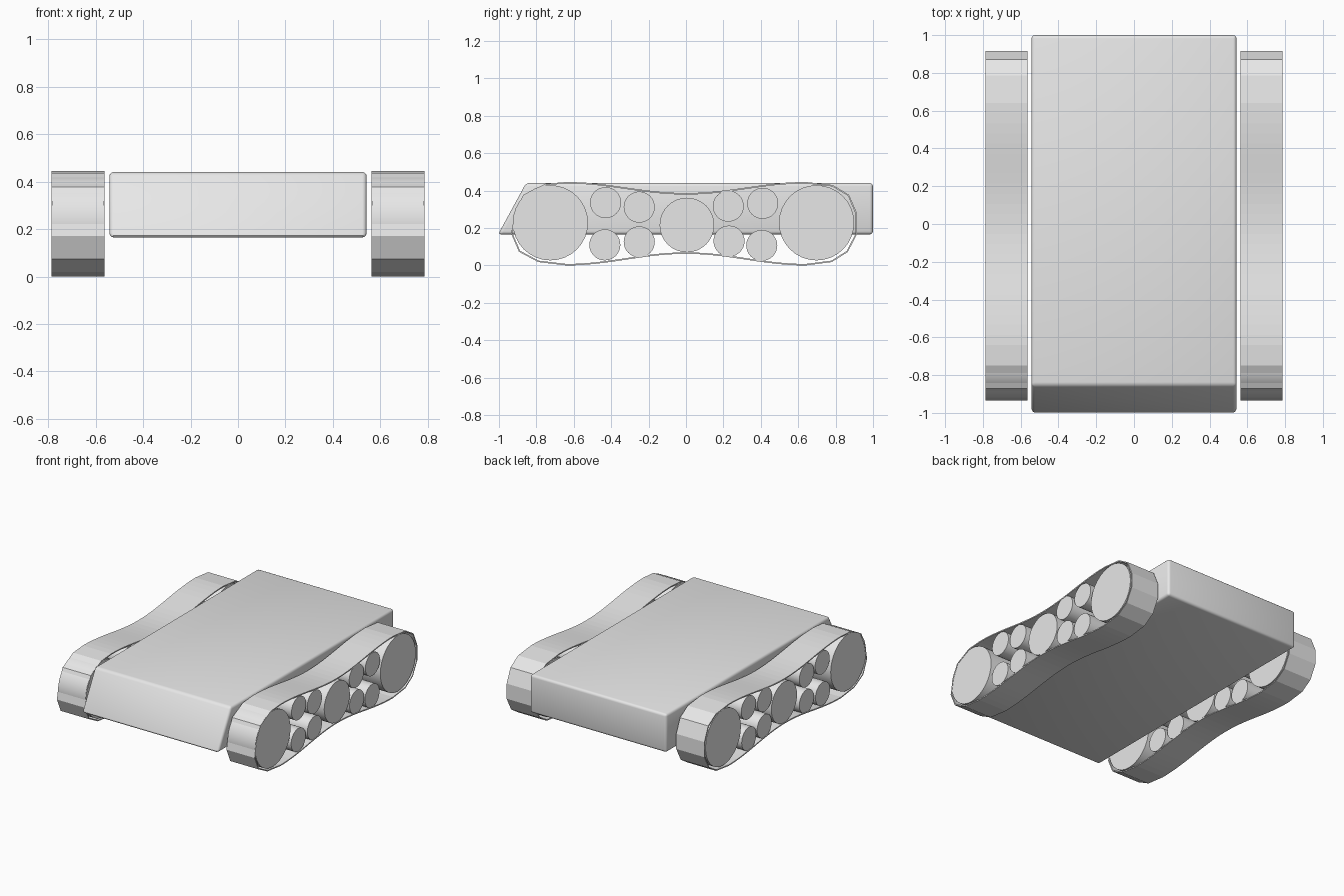
import bpy, bmesh, math
from mathutils import Matrix

if "Cube" in bpy.data.objects:
    bpy.data.objects.remove(bpy.data.objects["Cube"])

grey = bpy.data.materials.new("plain_grey")
grey.diffuse_color = (0.8, 0.8, 0.8, 1)
grey.use_nodes = True
grey.node_tree.nodes["Principled BSDF"].inputs["Base Color"].default_value = grey.diffuse_color

X0, X1 = 0.563, 0.787   # inner and outer side of a track


def add_object(name, bm, smooth=False):
    bmesh.ops.recalc_face_normals(bm, faces=bm.faces)
    mesh = bpy.data.meshes.new(name)
    bm.to_mesh(mesh)
    bm.free()
    mesh.materials.append(grey)
    ob = bpy.data.objects.new(name, mesh)
    bpy.context.collection.objects.link(ob)
    if smooth:
        for p in mesh.polygons:
            p.use_smooth = True
        mesh.set_sharp_from_angle(angle=math.radians(35))
    return ob


def mirror_x(ob):
    m = ob.modifiers.new("mirror", 'MIRROR')
    m.use_axis = (True, False, False)
    m.use_mirror_merge = False


def prism(profile, x0, x1):
    """Solid with a (y, z) profile extruded along x."""
    bm = bmesh.new()
    a = [bm.verts.new((x0, y, z)) for y, z in profile]
    b = [bm.verts.new((x1, y, z)) for y, z in profile]
    bm.faces.new(a)
    bm.faces.new(b[::-1])
    for i in range(len(a)):
        j = (i + 1) % len(a)
        bm.faces.new((a[i], a[j], b[j], b[i]))
    return bm


# hull with sloping nose and rounded edges
bm = prism([(-1.005, 0.165), (1.0, 0.165), (1.0, 0.441), (-0.855, 0.441)], -0.543, 0.543)
bmesh.ops.bevel(bm, geom=bm.edges[:], offset=0.018, segments=3, profile=0.5, affect='EDGES')
add_object("hull", bm, smooth=True)

# track belt: waisted loop with coarse rounded ends
front_end = [(-0.75, 0.437), (-0.87, 0.377), (-0.915, 0.28), (-0.935, 0.17),
             (-0.893, 0.073), (-0.79, 0.018)]
back_end = [(0.78, 0.018), (0.865, 0.072), (0.915, 0.168), (0.915, 0.277),
            (0.872, 0.377), (0.785, 0.43)]
N = 24
ys = [-0.64 + 1.28 * i / N for i in range(N + 1)]
wave = [0.5 - 0.5 * math.cos(math.pi * y / 0.64) for y in ys]
bottom = [(y, 0.062 - 0.062 * w) for y, w in zip(ys, wave)]
top = [(y, 0.387 + 0.059 * w) for y, w in zip(ys, wave)][::-1]
loop = bottom + back_end + top + front_end


def inset_loop(pts, t):
    """Offset a counter-clockwise loop inwards by t."""
    out = []
    for i, (y, z) in enumerate(pts):
        (py, pz), (ny, nz) = pts[i - 1], pts[(i + 1) % len(pts)]
        dy, dz = ny - py, nz - pz
        d = math.hypot(dy, dz)
        out.append((y - dz / d * t, z + dy / d * t))
    return out


bm = bmesh.new()
rings = [[bm.verts.new((x, y, z)) for y, z in pts]
         for x, pts in ((X0, loop), (X1, loop),
                        (X1, inset_loop(loop, 0.008)), (X0, inset_loop(loop, 0.008)))]
for k in range(4):
    r, s = rings[k], rings[(k + 1) % 4]
    for i in range(len(loop)):
        j = (i + 1) % len(loop)
        bm.faces.new((r[i], r[j], s[j], s[i]))
mirror_x(add_object("track_belt", bm))

# wheels inside the tracks: (name, y, z, radius)
wheels = [("drive_wheel_front", -0.725, 0.228, 0.201),
          ("drive_wheel_back", 0.698, 0.228, 0.201),
          ("middle_wheel", 0.005, 0.216, 0.146)]
for i, (y, z) in enumerate([(-0.43, 0.336), (-0.25, 0.312), (0.226, 0.317), (0.41, 0.332),
                            (-0.434, 0.11), (-0.25, 0.126), (0.23, 0.13), (0.405, 0.107)]):
    wheels.append(("small_wheel_%d" % (i + 1), y, z, 0.083))
for name, y, z, r in wheels:
    bm = bmesh.new()
    mat = Matrix.Translation(((X0 + X1) / 2, y, z)) @ Matrix.Rotation(math.pi / 2, 4, 'Y')
    bmesh.ops.create_cone(bm, cap_ends=True, segments=32, radius1=r, radius2=r,
                          depth=X1 - X0 - 0.004, matrix=mat)
    mirror_x(add_object(name, bm, smooth=True))
